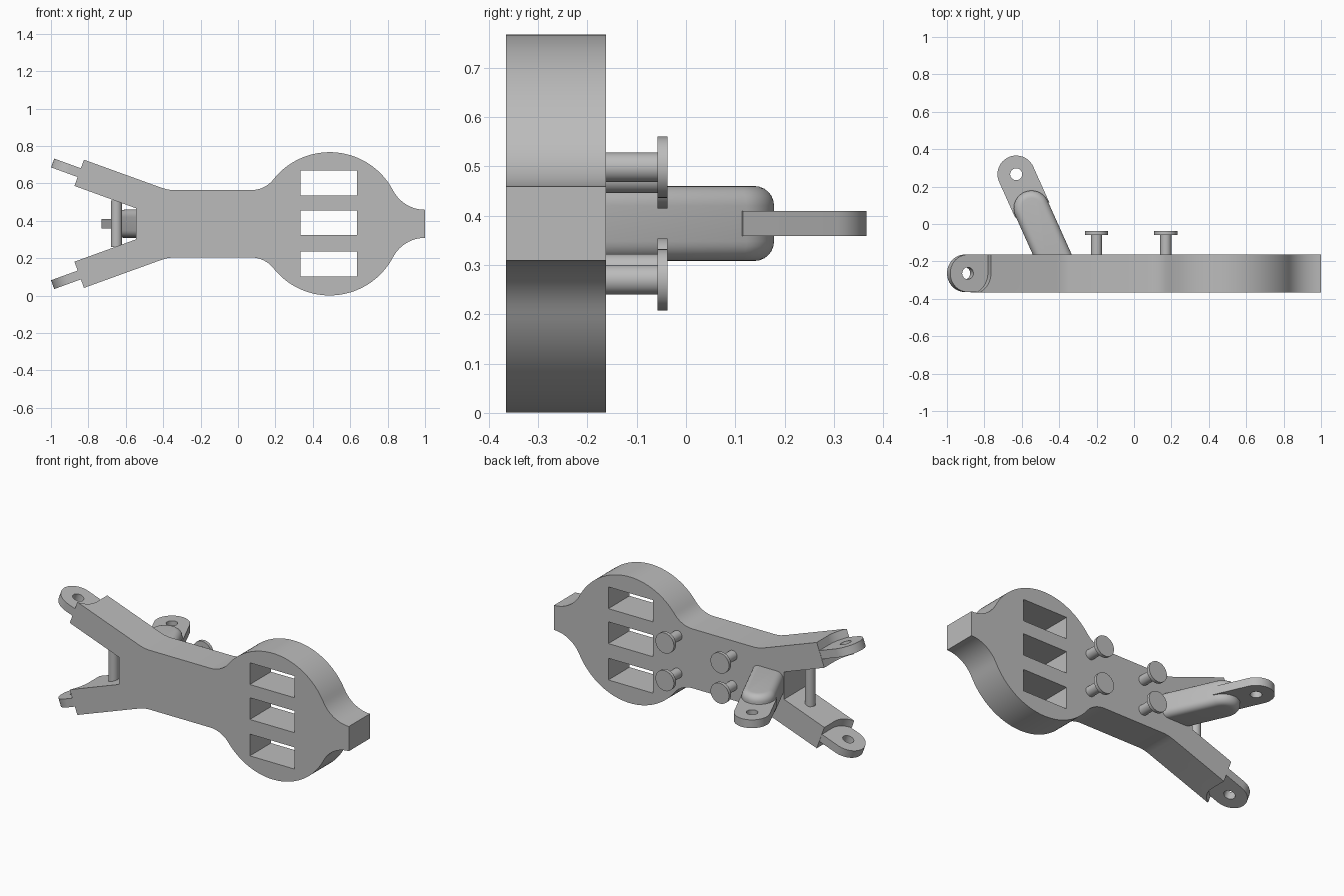
import bpy, bmesh
from math import sin, cos, pi, radians, atan2
from mathutils import Vector

if "Cube" in bpy.data.objects:
    bpy.data.objects.remove(bpy.data.objects["Cube"])

grey = bpy.data.materials.new("plain grey")
grey.use_nodes = True
grey.diffuse_color = (0.5, 0.5, 0.5, 1)
grey.node_tree.nodes["Principled BSDF"].inputs["Base Color"].default_value = (0.5, 0.5, 0.5, 1)

X, Y, Z = Vector((1, 0, 0)), Vector((0, 1, 0)), Vector((0, 0, 1))
MID_Z, MID_Y, DEPTH = 0.384, -0.2635, 0.203


def arc(cx, cy, r, start, end, n=24):
    """Points on an arc, angles in radians."""
    return [(cx + r * cos(start + (end - start) * i / n),
             cy + r * sin(start + (end - start) * i / n)) for i in range(n + 1)]


def circle(r):
    return arc(0, 0, r, 0, 2 * pi, 32)[:-1]


def prism(name, pts, origin, a, b, c, depth):
    """Extrude a 2D profile lying on axes a, b along c, centred on origin."""
    bm = bmesh.new()
    base = origin - c * depth / 2
    face = bm.faces.new([bm.verts.new(base + a * p + b * q) for p, q in pts])
    res = bmesh.ops.extrude_face_region(bm, geom=[face])
    new = [v for v in res["geom"] if isinstance(v, bmesh.types.BMVert)]
    bmesh.ops.translate(bm, verts=new, vec=c * depth)
    bmesh.ops.recalc_face_normals(bm, faces=bm.faces[:])
    mesh = bpy.data.meshes.new(name)
    bm.to_mesh(mesh)
    bm.free()
    mesh.materials.append(grey)
    obj = bpy.data.objects.new(name, mesh)
    bpy.context.collection.objects.link(obj)
    return obj


def select(obj):
    bpy.ops.object.select_all(action="DESELECT")
    obj.select_set(True)
    bpy.context.view_layer.objects.active = obj


def cut(obj, cutter):
    mod = obj.modifiers.new("cut", "BOOLEAN")
    mod.operation, mod.solver, mod.object = "DIFFERENCE", "EXACT", cutter
    select(obj)
    bpy.ops.object.modifier_apply(modifier=mod.name)
    bpy.data.objects.remove(cutter)


def smooth(obj):
    select(obj)
    bpy.ops.object.shade_smooth_by_angle(angle=radians(30))


def lug(name, centre, out, side, axis, back):
    """Rounded tab with a pin hole, running back into its arm."""
    pts = arc(0, 0, 0.1, -pi / 2, pi / 2) + [(-back, 0.1), (-back, -0.1)]
    tab = prism(name, pts, centre, out, side, axis, 0.05)
    cut(tab, prism("hole_cutter", circle(0.032), centre, out, side, axis, 0.2))
    smooth(tab)


# Body: upper outline from the right end to the crotch, then mirrored
disc_x, disc_r = 0.49, 0.383
neck_a = atan2(0.268, 0.51)
waist_a = atan2(0.333, -0.42)
upper = (arc(1, 0.268, 0.193, -pi / 2, neck_a - pi, 12)
         + arc(disc_x, 0, disc_r, neck_a, waist_a, 40)[1:]
         + arc(0.07, 0.333, 0.153, waist_a - pi, -pi / 2, 10)[1:]
         + [(-0.35, 0.18), (-0.38, 0.184), (-0.41, 0.193),
            (-0.83, 0.345), (-0.881, 0.205), (-0.545, 0.083)])
outline = upper + [(x, -z) for x, z in reversed(upper)]
body = prism("body", outline, Vector((0, MID_Y, MID_Z)), X, Z, Y, DEPTH)

# Three windows through the disc
for dz in (-0.215, 0.006, 0.218):
    pts = [(-0.15, -0.066), (0.15, -0.066), (0.15, 0.066), (-0.15, 0.066)]
    cut(body, prism("window_cutter", pts, Vector((0.485, MID_Y, MID_Z + dz)), X, Z, Y, 0.5))

# Forked arm ends: rounded clearance cut, then the lug
clearance = arc(0, 0, 0.114, -pi, 0) + [(0.114, 0.2), (-0.114, 0.2)]
for s, side in ((1, "upper"), (-1, "lower")):
    out = Vector((-cos(radians(20)), 0, s * sin(radians(20))))
    normal = out.cross(Y)
    centre = Vector((-0.897, MID_Y, MID_Z + s * 0.291))
    cut(body, prism("clearance_cutter", clearance, centre, out, Y, normal, 0.24))
    lug(side + "_arm_lug", centre, out, Y, normal, 0.16)
smooth(body)

# Rod joining the two arms
smooth(prism("cross_rod", circle(0.03), Vector((-0.65, MID_Y, MID_Z)), X, Y, Z, 0.25))

# Rear finger: filleted block with a lug at its tip
out = Vector((-0.41, 0.912, 0)).normalized()
side = Z.cross(out)
tip = Vector((-0.63, 0.266, MID_Z))
root = tip - out * 0.2
pts = arc(0, 0, 0.095, -pi / 2, pi / 2) + [(-0.35, 0.095), (-0.35, -0.095)]
finger = prism("rear_finger", pts, root, out, side, Z, 0.152)
bevel = finger.modifiers.new("fillet", "BEVEL")
bevel.width, bevel.segments = 0.04, 6
bevel.limit_method, bevel.angle_limit = "ANGLE", radians(40)
select(finger)
bpy.ops.object.modifier_apply(modifier=bevel.name)
smooth(finger)
lug("rear_finger_lug", tip, out, side, Z, 0.21)

# Four headed pins on the back
for x, dz in ((-0.2, 0.092), (0.17, 0.114)):
    for s, row in ((1, "upper"), (-1, "lower")):
        place = "outer" if x < 0 else "inner"
        z = MID_Z + s * dz
        smooth(prism(f"{row}_{place}_pin_shaft", circle(0.03), Vector((x, -0.115, z)), X, Z, Y, 0.12))
        smooth(prism(f"{row}_{place}_pin_head", circle(0.062), Vector((x, -0.048, z)), X, Z, Y, 0.02))
